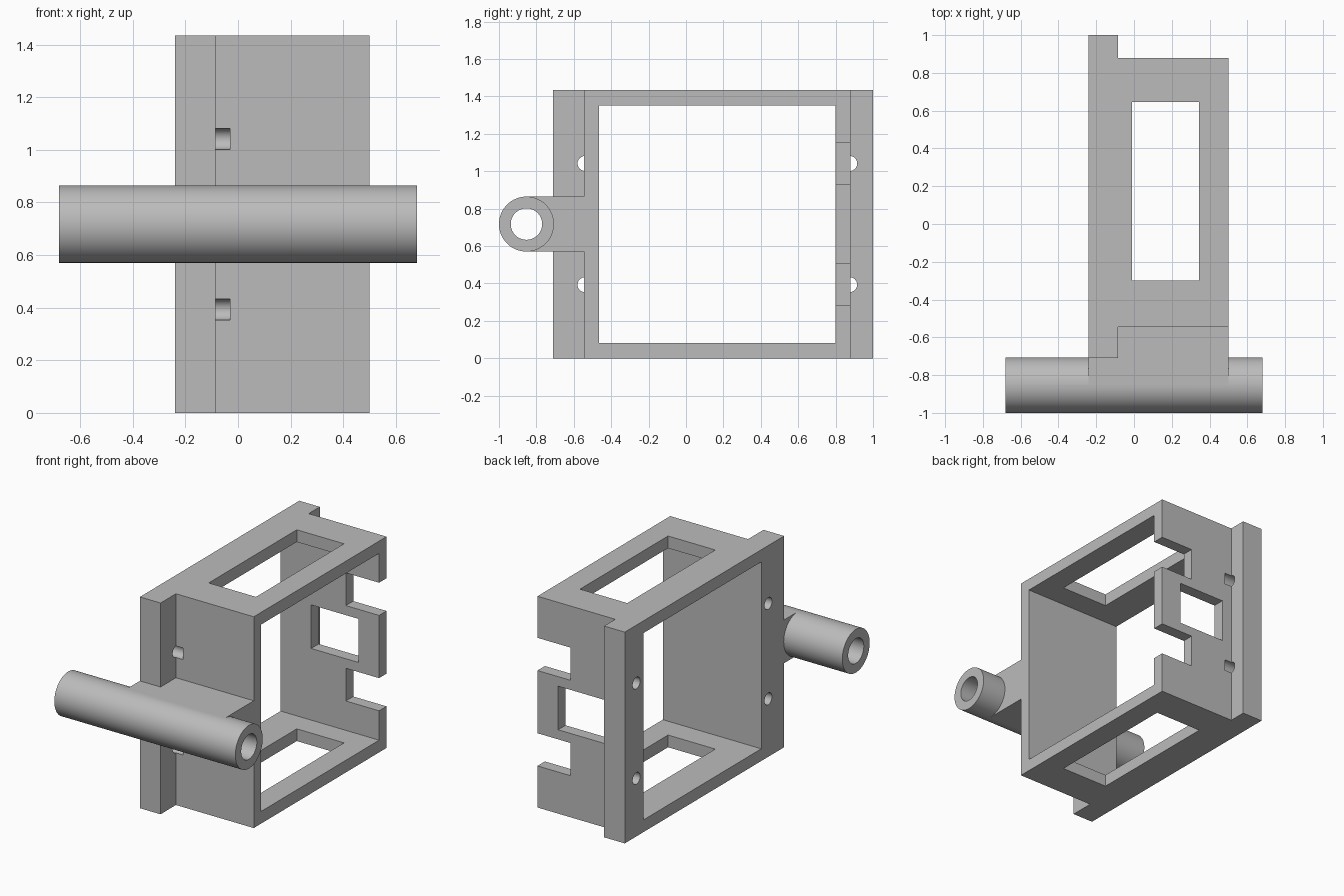
import bpy
from math import radians

if "Cube" in bpy.data.objects:
    bpy.data.objects.remove(bpy.data.objects["Cube"], do_unlink=True)

grey = bpy.data.materials.new("plain grey")
grey.use_nodes = True
grey.diffuse_color = (0.5, 0.5, 0.5, 1)
grey.node_tree.nodes["Principled BSDF"].inputs["Base Color"].default_value = (0.5, 0.5, 0.5, 1)


def block(name, x, y, z):
    """Box from (min, max) ranges on each axis."""
    spans = (x, y, z)
    bpy.ops.mesh.primitive_cube_add(size=1, location=[sum(s) / 2 for s in spans])
    ob = bpy.context.object
    ob.name = name
    ob.scale = [s[1] - s[0] for s in spans]
    bpy.ops.object.transform_apply(location=True, rotation=True, scale=True)
    ob.data.materials.append(grey)
    return ob


def rod(name, x, y, z, radius, sides=64):
    """Cylinder lying along x."""
    bpy.ops.mesh.primitive_cylinder_add(
        vertices=sides, radius=radius, depth=x[1] - x[0],
        location=(sum(x) / 2, y, z), rotation=(0, radians(90), 0))
    ob = bpy.context.object
    ob.name = name
    bpy.ops.object.transform_apply(location=True, rotation=True, scale=True)
    ob.data.materials.append(grey)
    return ob


def combine(target, tool, operation):
    mod = target.modifiers.new(operation, "BOOLEAN")
    mod.operation = operation
    mod.solver = "EXACT"
    mod.object = tool
    bpy.context.view_layer.objects.active = target
    bpy.ops.object.modifier_apply(modifier=mod.name)
    bpy.data.objects.remove(tool, do_unlink=True)


LEFT, RIGHT, STEP = 0.5, -0.24, -0.085
FRONT, BACK, HEIGHT = -0.545, 0.88, 1.435
MID = HEIGHT / 2
PIVOT_Y, PIVOT_R = -0.853, 0.147

# Box body, side flange, hinge web and hinge barrel
frame = block("hinged_frame", (RIGHT, LEFT), (FRONT, BACK), (0, HEIGHT))
combine(frame, block("flange", (RIGHT, STEP), (-0.71, 1), (0, HEIGHT)), "UNION")
combine(frame, block("hinge_web", (RIGHT, LEFT), (PIVOT_Y, FRONT + 0.04),
                     (MID - PIVOT_R, MID + PIVOT_R)), "UNION")
combine(frame, rod("hinge_barrel", (-0.68, 0.68), PIVOT_Y, MID, PIVOT_R), "UNION")

# Main opening, windows in the top and bottom, window in the back, barrel bore
cutters = [
    block("opening", (-1, 1), (-0.465, 0.8), (0.083, HEIGHT - 0.083)),
    block("top_bottom_window", (-0.01, 0.345), (-0.3, 0.645), (-1, 2)),
    block("back_window", (-0.01, 0.345), (0.7, 1.2), (MID - 0.148, MID + 0.148)),
    rod("bore", (-1, 1), PIVOT_Y, MID, 0.084),
]
# Edge notches in the back wall and screw holes through the flange
for side in (-1, 1):
    z = MID + side * 0.324
    cutters.append(block("notch", (0.25, 0.7), (0.7, 1.2), (z - 0.111, z + 0.111)))
    for y in (FRONT + 0.005, BACK - 0.005):
        cutters.append(rod("screw_hole", (-0.5, -0.03), y, z, 0.04, 32))
for cutter in cutters:
    combine(frame, cutter, "DIFFERENCE")

bpy.ops.object.select_all(action="DESELECT")
frame.select_set(True)
bpy.context.view_layer.objects.active = frame
bpy.ops.object.shade_smooth_by_angle(angle=radians(30))
